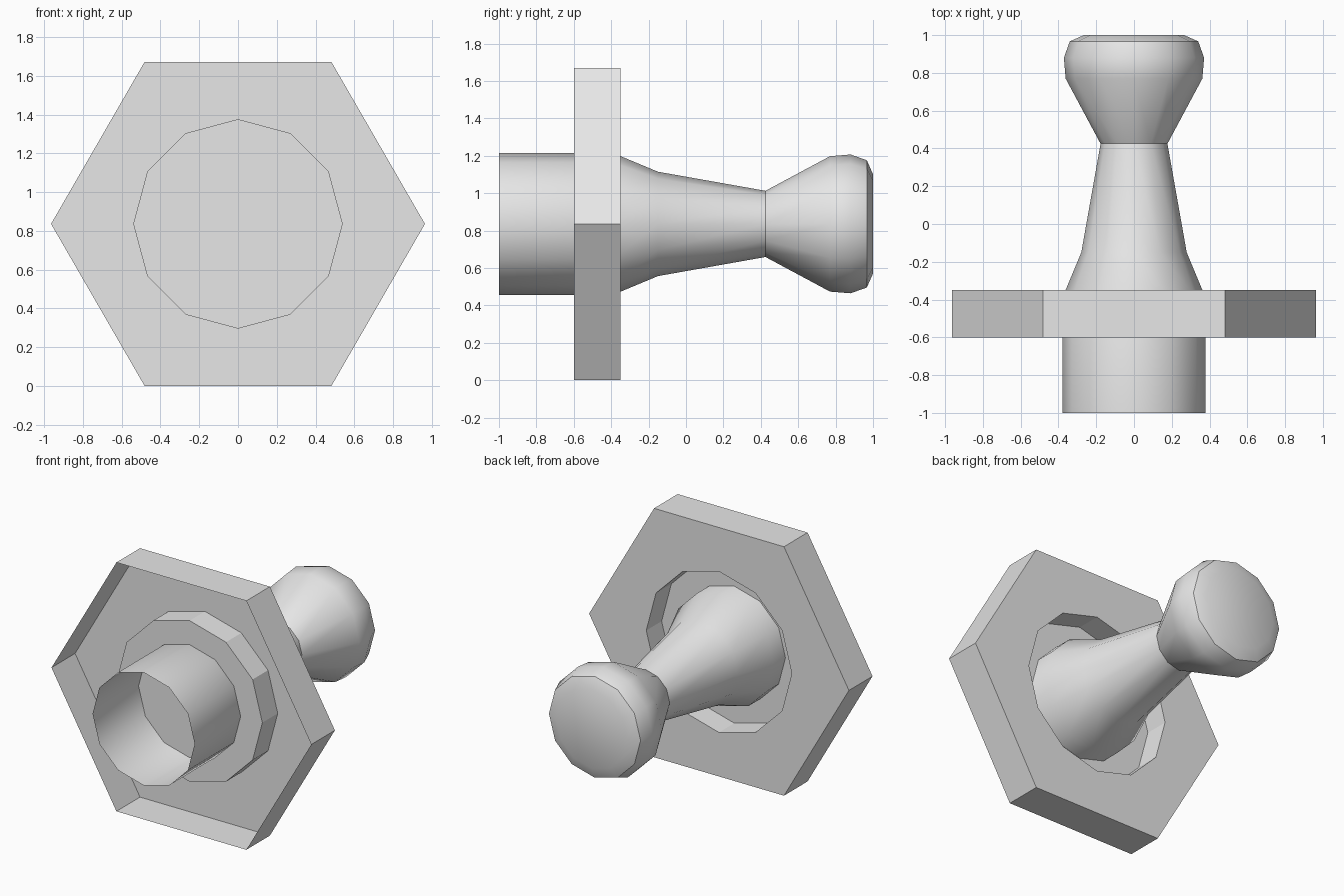
import bpy, bmesh, math

SIDES = 12
AXIS_Z = 0.836

cube = bpy.data.objects.get("Cube")
if cube:
    bpy.data.objects.remove(cube, do_unlink=True)

grey = bpy.data.materials.new("light_grey")
grey.use_nodes = True
colour = (0.8, 0.8, 0.8, 1)
grey.diffuse_color = colour
grey.node_tree.nodes["Principled BSDF"].inputs["Base Color"].default_value = colour


def lathe(name, profile, smooth_angle=None):
    """Sweep (y, radius, is_hexagon) rings around the y axis and cap the last ring."""
    bm = bmesh.new()
    rings = []
    for y, radius, hexagon in profile:
        ring = []
        for k in range(SIDES):
            a = 2 * math.pi * k / SIDES
            # odd points of a hexagon ring sit in the middle of its straight sides
            r = radius * math.cos(math.pi / 6) if hexagon and k % 2 else radius
            ring.append(bm.verts.new((r * math.cos(a), y, AXIS_Z + r * math.sin(a))))
        rings.append(ring)
    for a, b in zip(rings, rings[1:]):
        for k in range(SIDES):
            n = (k + 1) % SIDES
            bm.faces.new((a[k], b[k], b[n], a[n]))
    bm.faces.new(rings[-1][::-1])
    mesh = bpy.data.meshes.new(name)
    bm.to_mesh(mesh)
    bm.free()
    mesh.materials.append(grey)
    obj = bpy.data.objects.new(name, mesh)
    bpy.context.collection.objects.link(obj)
    if smooth_angle:
        bpy.ops.object.select_all(action='DESELECT')
        obj.select_set(True)
        bpy.context.view_layer.objects.active = obj
        bpy.ops.object.shade_smooth_by_angle(angle=math.radians(smooth_angle))
    return obj


# Hexagonal flange: open at the front, with a round recess in its back
lathe("hex_flange", [
    (-0.6, 0.964, True), (-0.35, 0.964, True),
    (-0.35, 0.54, False), (-0.513, 0.54, False),
])

# Spindle: open tube in front, tapered neck, flared knob at the back
lathe("spindle", [(y, r, False) for y, r in (
    (-1, 0.379), (-0.39, 0.379), (-0.15, 0.279), (0.425, 0.177),
    (0.77, 0.362), (0.88, 0.371), (0.967, 0.34), (1, 0.265),
)], smooth_angle=34)
